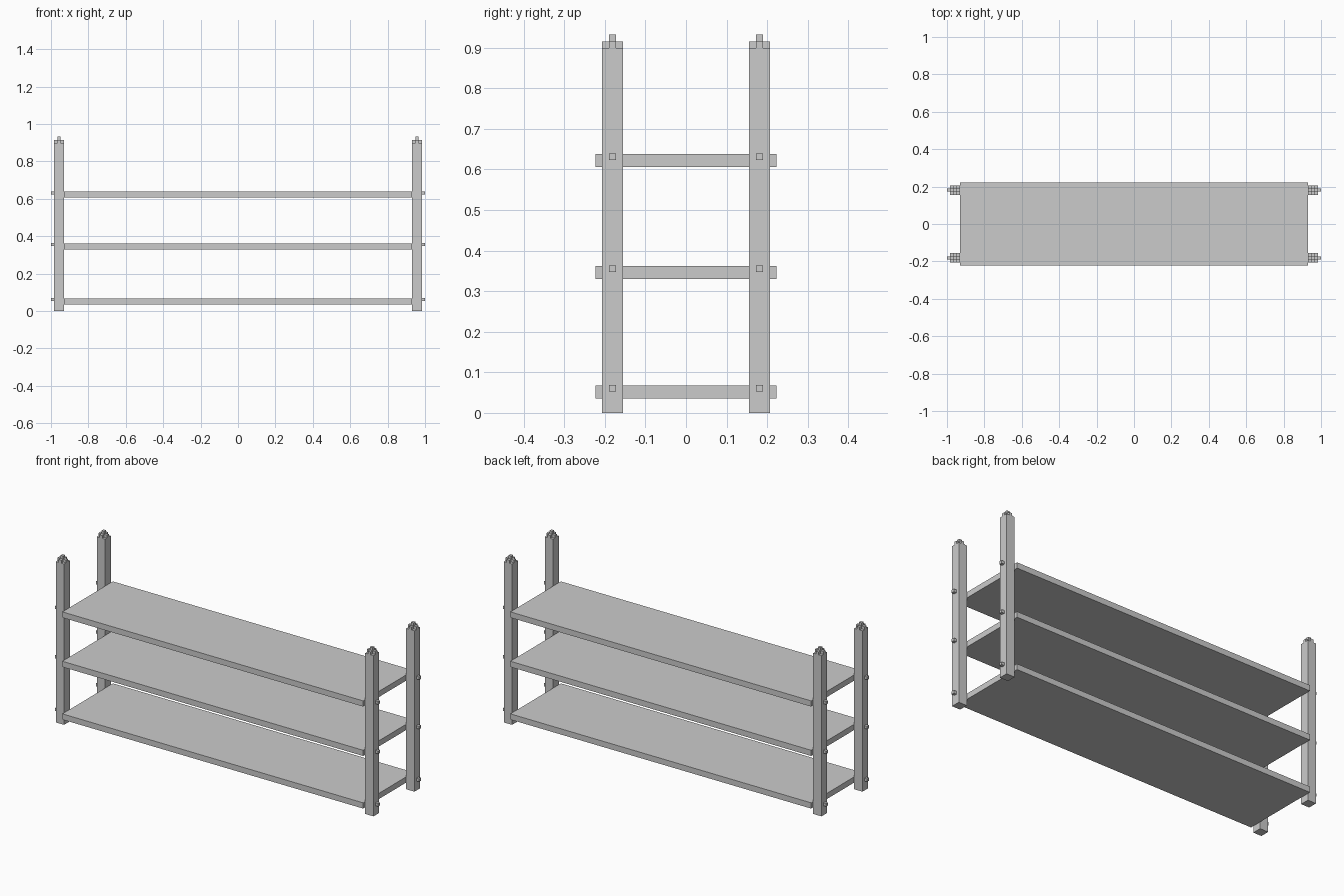
import bpy, bmesh

if "Cube" in bpy.data.objects:
    bpy.data.objects.remove(bpy.data.objects["Cube"])

def boxes(name, parts):
    """One object from a list of (min corner, max corner) boxes."""
    bm = bmesh.new()
    for lo, hi in parts:
        verts = bmesh.ops.create_cube(bm, size=1)["verts"]
        for v in verts:
            for i in range(3):
                v.co[i] = (lo[i] + hi[i]) / 2 + v.co[i] * (hi[i] - lo[i])
    me = bpy.data.meshes.new(name)
    bm.to_mesh(me)
    bm.free()
    ob = bpy.data.objects.new(name, me)
    bpy.context.collection.objects.link(ob)
    return ob

def centred(x, y, hx, hy, z0, z1):
    return (x - hx, y - hy, z0), (x + hx, y + hy, z1)

SHELF_Z = (0.036, 0.33, 0.606)   # undersides
T = 0.032                        # shelf thickness
PX, PY = 0.957, 0.181            # post centre
H, C = 0.0255, 0.0085            # post half width, peg half width

# shelves
for label, z in zip(("bottom", "middle", "top"), SHELF_Z):
    boxes(label + "_shelf", [((-0.93, -0.223, z), (0.93, 0.223, z + T))])

for sx, side in ((-1, "left"), (1, "right")):
    for sy, end in ((-1, "front"), (1, "back")):
        x, y = sx * PX, sy * PY
        # corner post
        boxes(f"{end}_{side}_post", [centred(x, y, H, H, 0, 0.899)])
        # stepped cross-shaped cap
        boxes(f"{end}_{side}_cap", [
            centred(x, y, C, C, 0.899, 0.932),
            ((x - H, y - C, 0.899), (x - C, y + C, 0.915)),
            ((x + C, y - C, 0.899), (x + H, y + C, 0.915)),
            ((x - C, y - H, 0.899), (x + C, y - C, 0.915)),
            ((x - C, y + C, 0.899), (x + C, y + H, 0.915))])
        # pegs on the outer face of the post
        boxes(f"{end}_{side}_pegs", [
            centred(sx * 0.99, y, 0.01, C, z + 0.017, z + 0.033) for z in SHELF_Z])
